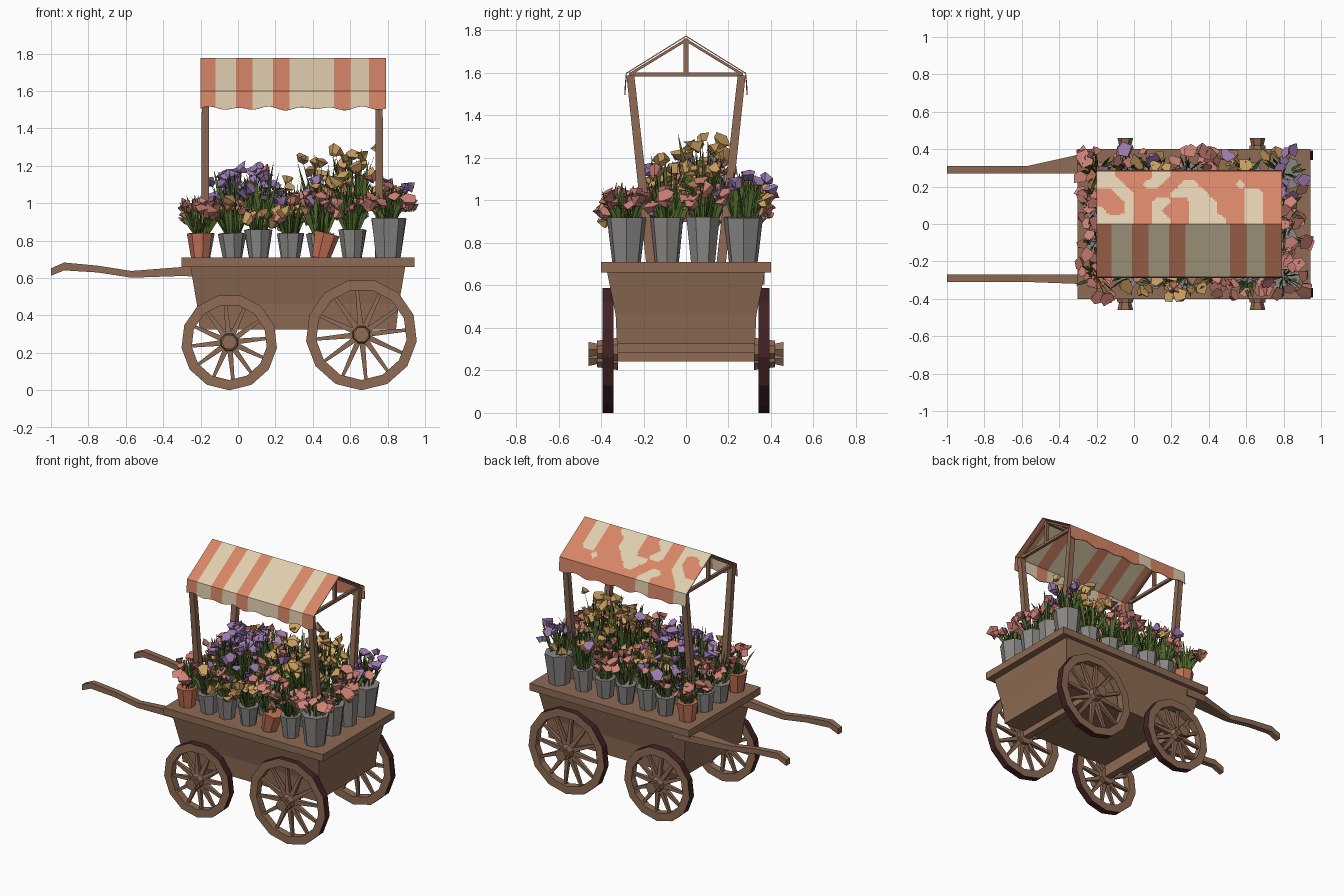
import bpy, bmesh, math, random
from mathutils import Vector, Matrix

if "Cube" in bpy.data.objects:
    bpy.data.objects.remove(bpy.data.objects["Cube"])

random.seed(7)
R = random.uniform


def material(name, rgb):
    m = bpy.data.materials.new(name)
    lin = [(c / 255 / 12.92) if c < 11 else ((c / 255 + 0.055) / 1.055) ** 2.4 for c in rgb]
    m.diffuse_color = (*lin, 1)
    m.use_nodes = True
    m.node_tree.nodes["Principled BSDF"].inputs["Base Color"].default_value = m.diffuse_color
    return m


WOOD = material("brown wood", (142, 107, 84))
TYRE = material("dark tyre", (66, 34, 36))
CREAM = material("cream cloth", (224, 205, 174))
ORANGE = material("orange cloth", (214, 134, 103))
GREY = material("grey metal", (138, 135, 132))
CLAY = material("terracotta", (196, 114, 86))
GREEN = material("leaf green", (78, 102, 44))
PURPLE = material("purple petals", (158, 124, 178))
YELLOW = material("yellow petals", (206, 162, 98))
PINK = material("pink petals", (206, 130, 118))


def finish(name, bm, *mats):
    me = bpy.data.meshes.new(name)
    bm.to_mesh(me)
    bm.free()
    for m in mats:
        me.materials.append(m)
    ob = bpy.data.objects.new(name, me)
    bpy.context.collection.objects.link(ob)
    return ob


def loft(bm, rings):
    """Skin a list of equal-length point rings and cap both ends."""
    vs = [[bm.verts.new(p) for p in r] for r in rings]
    n = len(vs[0])
    for a, b in zip(vs, vs[1:]):
        for i in range(n):
            bm.faces.new((a[i], a[(i + 1) % n], b[(i + 1) % n], b[i]))
    bm.faces.new(vs[0][::-1])
    bm.faces.new(vs[-1])
    bmesh.ops.recalc_face_normals(bm, faces=bm.faces)


def rect(cx, cy, z, hx, hy):
    return [(cx - hx, cy - hy, z), (cx + hx, cy - hy, z), (cx + hx, cy + hy, z), (cx - hx, cy + hy, z)]


def rod(bm, a, b, r1, r2, sides=4):
    a, b = Vector(a), Vector(b)
    rot = (b - a).to_track_quat('Z', 'Y').to_matrix().to_4x4()
    turn = Matrix.Rotation(math.pi / sides, 4, 'Z')
    bmesh.ops.create_cone(bm, cap_ends=True, segments=sides, radius1=r1, radius2=r2, depth=(b - a).length,
                          matrix=Matrix.Translation((a + b) / 2) @ rot @ turn)


# Cart body and overhanging tray
CX = 0.32
bm = bmesh.new()
loft(bm, [rect(CX, 0, z, hx, hy) for z, hx, hy in
          ((0.325, 0.525, 0.325), (0.46, 0.54, 0.331), (0.665, 0.575, 0.372))])
finish("cart_body", bm, WOOD)
bm = bmesh.new()
loft(bm, [rect(CX, 0, z, 0.623, 0.4) for z in (0.66, 0.71)])
finish("tray_top", bm, WOOD)

# Handles: curved side profile, broadening where they meet the tray
for side, name, flare in ((-1, "front_handle", 0.01), (1, "back_handle", 0.06)):
    bm = bmesh.new()
    rings = []
    for x, z, h, f in ((-1.0, 0.632, 0.02, 0), (-0.93, 0.662, 0.021, 0), (-0.75, 0.648, 0.018, 0),
                       (-0.57, 0.62, 0.018, 0), (-0.3, 0.635, 0.024, 1), (-0.15, 0.635, 0.03, 1)):
        y0, y1 = side * 0.27, side * (0.31 + f * flare)
        rings.append([(x, y0, z - h), (x, y1, z - h), (x, y1, z + h), (x, y0, z + h)])
    loft(bm, rings)
    finish(name, bm, WOOD)


# Wheels: faceted rim with dark outer band, tapered spokes, hub
def wheel(name, x, side, r, sides=13):
    y, t = side * 0.367, 0.025
    c = Vector((x, y, r))
    section = ((0, -t), (0, t), (-0.055, t), (-0.055, -t))
    bm = bmesh.new()
    loops = []
    for k in range(sides):
        a = math.tau * k / sides - math.pi / 2
        d = Vector((math.cos(a), 0, math.sin(a)))
        loops.append([bm.verts.new(c + d * (r + q) + Vector((0, s, 0))) for q, s in section])
    for k in range(sides):
        p, q = loops[k], loops[(k + 1) % sides]
        for j in range(4):
            f = bm.faces.new((p[j], q[j], q[(j + 1) % 4], p[(j + 1) % 4]))
            f.material_index = 1 if j == 0 else 0
    bmesh.ops.recalc_face_normals(bm, faces=bm.faces)
    for k in range(12):
        a = math.tau * k / 12 + 0.1
        d = Vector((math.cos(a), 0, math.sin(a)))
        rod(bm, c + d * 0.03, c + d * (r - 0.04), 0.022, 0.011)
    rod(bm, (x, side * 0.32, r), (x, side * 0.42, r), 0.06, 0.045, 8)
    rod(bm, (x, side * 0.41, r), (x, side * 0.46, r), 0.03, 0.042, 6)
    finish(name, bm, WOOD, TYRE)


for x, r, label in ((-0.047, 0.257, "left"), (0.66, 0.298, "right")):
    for side, s in ((-1, "front"), (1, "back")):
        wheel(f"{label}_{s}_wheel", x, side, r)
    bm = bmesh.new()
    loft(bm, [rect(x, 0, z, 0.025, 0.335) for z in (r - 0.016, 0.33)])
    finish(label + "_axle", bm, WOOD)

# Canopy frame: leaning posts, end beams, rafters, king posts and ridge
bm = bmesh.new()
for x in (-0.175, 0.755):
    for s in (-1, 1):
        rod(bm, (x, s * 0.165, 0.7), (x, s * 0.262, 1.59), 0.031, 0.026)
        rod(bm, (x, s * 0.262, 1.595), (x, 0, 1.755), 0.009, 0.009)
    rod(bm, (x, -0.268, 1.592), (x, 0.268, 1.592), 0.014, 0.014)
    rod(bm, (x, 0, 1.592), (x, 0, 1.76), 0.015, 0.015)
rod(bm, (-0.18, 0, 1.752), (0.76, 0, 1.752), 0.013, 0.013)
finish("canopy_frame", bm, WOOD)

# Canopy cloth: straight stripes in front, soft blotches behind (ridge row first)
STRIPES = ((-0.21, -0.12), (-0.01, 0.08), (0.185, 0.275), (0.51, 0.6), (0.7, 0.8))
BLOTCH = ("....oo..oo....oo..oo",
          ".oo.oo.ooo...ooo..oo",
          "ooo.oo..oo...ooo..oo",
          "oo..oooo....oooo..oo",
          "...oo..oo..oooo.oooo",
          "..oooo..oooooooooooo")


def blotched(u, v):
    """Smoothly sample the pattern, u along the ridge and v down the slope."""
    x, y = min(max(u * 20 - 0.5, 0), 18.999), min(max(v * 6 - 0.5, 0), 4.999)
    i, j = int(x), int(y)
    g = lambda a, b: BLOTCH[b][a] == "o"
    fx, fy = x - i, y - j
    return ((g(i, j) * (1 - fx) + g(i + 1, j) * fx) * (1 - fy)
            + (g(i, j + 1) * (1 - fx) + g(i + 1, j + 1) * fx) * fy) > 0.48


COLS, ROWS = 100, 30
bm = bmesh.new()
for side in (-1, 1):
    grid = []
    for r in range(ROWS + 2):
        row = []
        for c in range(COLS + 1):
            x = -0.2 + 0.99 * c / COLS
            if r <= ROWS:
                p = (x, side * 0.283 * r / ROWS, 1.776 - 0.176 * r / ROWS)
            else:
                p = (x, side * 0.29, 1.507 + 0.007 * math.sin(c * 0.38) + 0.004 * math.sin(c * 0.23))
            row.append(bm.verts.new(p))
        grid.append(row)
    for r in range(ROWS + 1):
        for c in range(COLS):
            f = bm.faces.new((grid[r][c], grid[r][c + 1], grid[r + 1][c + 1], grid[r + 1][c])[::side])
            u = (c + 0.5) / COLS
            if side < 0:
                f.material_index = any(a < -0.2 + 0.99 * u < b for a, b in STRIPES)
            else:
                f.material_index = blotched(u, (r + 0.5) / ROWS)
bmesh.ops.remove_doubles(bm, verts=bm.verts, dist=1e-4)
bmesh.ops.recalc_face_normals(bm, faces=bm.faces)
cloth = finish("canopy_cloth", bm, CREAM, ORANGE)
mod = cloth.modifiers.new("thickness", 'SOLIDIFY')
mod.thickness = 0.005

# Pots, leaves and flowers, gathered per colour
pots = {GREY: bmesh.new(), CLAY: bmesh.new()}
blooms = {k: bmesh.new() for k in "PVY"}
leaves = bmesh.new()


def blade(base, tip, w):
    """Kinked pointed leaf."""
    d = tip - base
    s = d.cross(Vector((R(-1, 1), R(-1, 1), 0.3))).normalized() * w
    mid = base + d * 0.55 + Vector((0, 0, 0.02))
    a, b, c, e, t = [leaves.verts.new(p) for p in (base - s * 0.5, base + s * 0.5, mid + s, mid - s, tip)]
    leaves.faces.new((a, b, c, e))
    leaves.faces.new((e, c, t))


def flower(kind, p, r):
    """Jittered low-poly cup."""
    bm = blooms[kind]
    tilt = Vector((R(-1, 1), R(-1, 1), 1.2)).to_track_quat('Z', 'Y').to_matrix().to_4x4()
    made = bmesh.ops.create_cone(bm, cap_ends=True, segments=5, radius1=r * 0.4, radius2=r, depth=r * 0.9,
                                 matrix=Matrix.Translation(p) @ tilt)
    for v in made["verts"]:
        v.co += Vector((R(-1, 1), R(-1, 1), R(-1, 1))) * r * 0.3
        v.co.x = min(v.co.x, 1.0)


XS = (-0.2, -0.03, 0.11, 0.28, 0.44, 0.61, 0.8)
BEDS = ((-0.28, "PPYYPPP", (1.06, 1.06, 1.0, 1.03, 1.1, 1.1, 1.1)),
        (-0.09, "PVVPYYP", (1.06, 1.21, 1.25, 1.12, 1.2, 1.25, 1.1)),
        (0.08, "PVVYYYP", (1.06, 1.22, 1.25, 1.16, 1.3, 1.37, 1.12)),
        (0.27, "PVYPPYV", (1.06, 1.12, 1.11, 1.12, 1.14, 1.16, 1.16)))
for j, (y, kinds, tops) in enumerate(BEDS):
    for i, x in enumerate(XS):
        big = i == 6
        r, h = (0.095 if j in (0, 3) else 0.08, 0.21) if big else (0.07, 0.13 + 0.02 * (i % 3 == 2 or i == 5))
        clay = (i, j) in ((0, 0), (4, 0), (0, 3))
        lean = 0.035 if clay and i == 4 else R(-0.008, 0.008)
        rod(pots[CLAY if clay else GREY], (x, y, 0.705), (x + lean, y, 0.71 + h), r * 0.72, r, 7)
        top, z0 = tops[i], 0.71 + h
        for _ in range(28):
            a, q = R(0, math.tau), R(0.02, 0.13)
            base = Vector((x + math.cos(a) * r * 0.5, y + math.sin(a) * r * 0.5, z0 - 0.01))
            tip = Vector((x + math.cos(a) * q, y + math.sin(a) * q, z0 + (top - z0) * R(0.35, 0.95)))
            blade(base, tip, R(0.007, 0.015))
        for k in range(13):
            a, q = R(0, math.tau), 0.14 * math.sqrt(R(0, 1))
            p = Vector((x + math.cos(a) * q, y + math.sin(a) * q,
                        top - 0.02 - q * 0.4 - R(0, 0.4) * (top - z0)))
            p.x = min(max(p.x, -0.285), 0.965)
            p.y = min(max(p.y, -0.385), 0.43 if big else 0.385)
            kind = kinds[i] if R(0, 1) < 0.82 else random.choice("PPYV")
            flower(kind, p, R(0.026, 0.045))
            blade(Vector((x, y, z0 - 0.01)), p, 0.005)

finish("grey_pots", pots[GREY], GREY)
finish("terracotta_pots", pots[CLAY], CLAY)
finish("leaves", leaves, GREEN)
for key, name, mat in (("P", "pink_flowers", PINK), ("V", "purple_flowers", PURPLE), ("Y", "yellow_flowers", YELLOW)):
    finish(name, blooms[key], mat)
